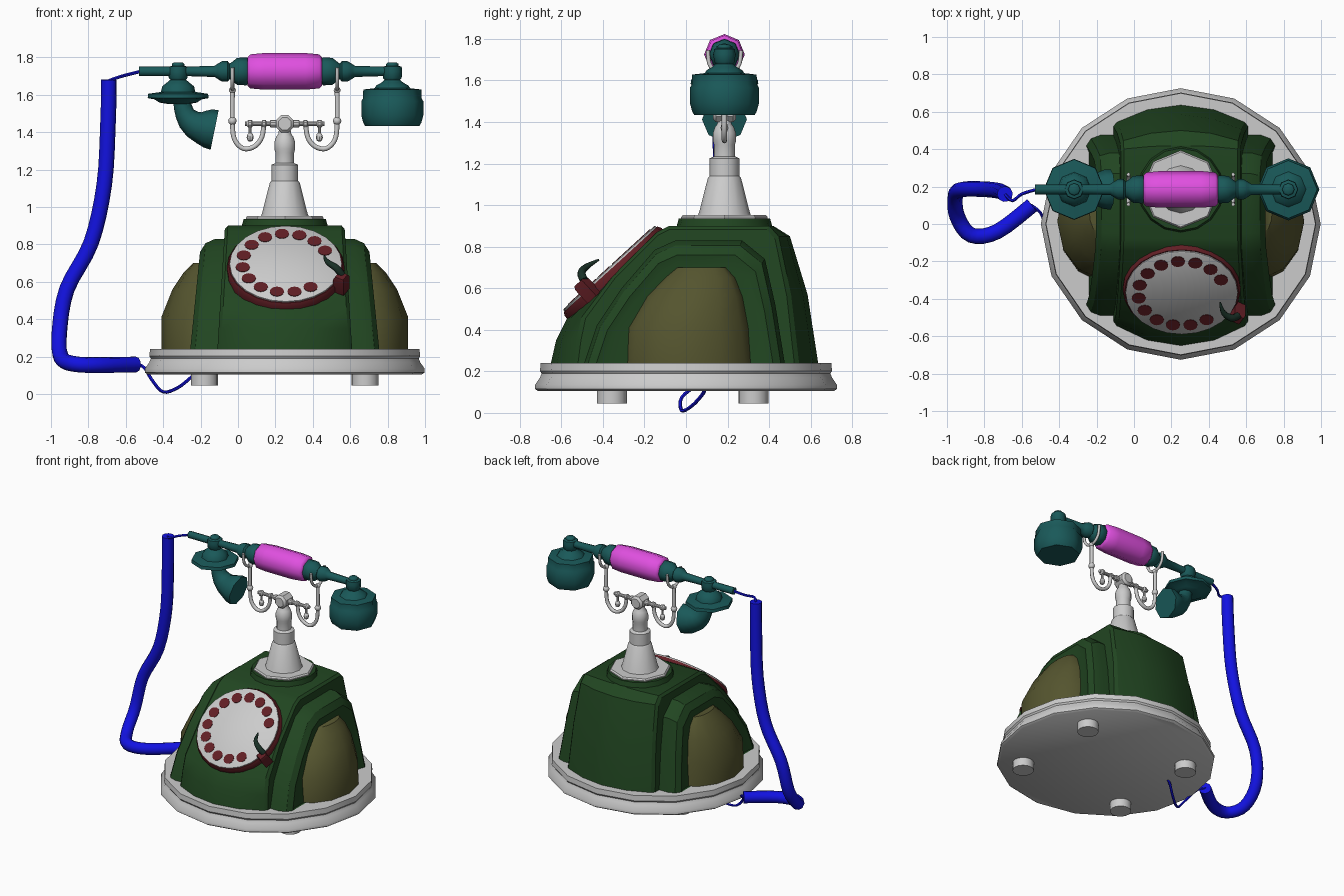
import bpy, bmesh
from math import sin, cos, tau, pi, radians
from mathutils import Vector, Matrix

if "Cube" in bpy.data.objects:
    bpy.data.objects.remove(bpy.data.objects["Cube"])

CX, HY, HZ = 0.25, 0.185, 1.725      # body centre x, handset axis y and z

def material(name, rgb):
    m = bpy.data.materials.new(name)
    m.diffuse_color = (*rgb, 1)
    m.use_nodes = True
    m.node_tree.nodes["Principled BSDF"].inputs["Base Color"].default_value = m.diffuse_color
    return m

GREEN = material("dark_green", (.015, .06, .015))
OLIVE = material("olive", (.09, .09, .028))
TEAL = material("teal", (.01, .1, .1))
PINK = material("pink", (.75, .08, .75))
RED = material("dark_red", (.12, .013, .018))
BLUE = material("blue", (.006, .006, .75))
DARK = material("near_black", (.01, .03, .02))

def loft(name, rings, mat=None, matrix=Matrix(), angle=35, closed=True):
    """Skin a list of equal-length rings and cap both ends."""
    bm = bmesh.new()
    vs = [[bm.verts.new(matrix @ Vector(p)) for p in r] for r in rings]
    n = len(vs[0])
    for a, b in zip(vs, vs[1:]):
        for i in range(n):
            j = (i + 1) % n
            bm.faces.new((a[i], a[j], b[j], b[i]))
    bm.faces.new(vs[0])
    bm.faces.new(vs[-1])
    bmesh.ops.recalc_face_normals(bm, faces=bm.faces)
    me = bpy.data.meshes.new(name)
    bm.to_mesh(me)
    bm.free()
    ob = bpy.data.objects.new(name, me)
    bpy.context.collection.objects.link(ob)
    if mat:
        me.materials.append(mat)
    bpy.ops.object.select_all(action='DESELECT')
    ob.select_set(True)
    bpy.context.view_layer.objects.active = ob
    bpy.ops.object.shade_smooth_by_angle(angle=radians(angle))
    return ob

def lathe(name, profile, sides, mat=None, matrix=Matrix(), scale=(1, 1), angle=35):
    """Profile of (radius, height) turned around local z."""
    rings = [[(r * cos(tau * i / sides) * scale[0], r * sin(tau * i / sides) * scale[1], z)
              for i in range(sides)] for r, z in profile]
    return loft(name, rings, mat, matrix, angle)

def tube(name, pts, radii, sides=8, mat=None, steps=4):
    """Smooth tube through points, one radius or a radius per point."""
    P = [Vector(p) for p in pts]
    R = radii if isinstance(radii, list) else [radii] * len(P)
    path = []
    for i in range(len(P) - 1):
        a, b, c, d = P[max(i - 1, 0)], P[i], P[i + 1], P[min(i + 2, len(P) - 1)]
        for k in range(steps):
            t = k / steps
            q = .5 * (2 * b + (c - a) * t + (2 * a - 5 * b + 4 * c - d) * t * t
                      + (3 * b - a - 3 * c + d) * t ** 3)
            path.append((q, R[i] * (1 - t) + R[i + 1] * t))
    path.append((P[-1], R[-1]))
    rings, tan, u = [], None, None
    for i, (q, r) in enumerate(path):
        new = (path[min(i + 1, len(path) - 1)][0] - path[max(i - 1, 0)][0]).normalized()
        u = new.orthogonal().normalized() if u is None else tan.rotation_difference(new) @ u
        tan = new
        w = tan.cross(u)
        rings.append([q + r * (cos(tau * k / sides) * u + sin(tau * k / sides) * w)
                      for k in range(sides)])
    return loft(name, rings, mat, angle=50)

def at(x, y, z):
    return Matrix.Translation((x, y, z))

def ball(r, z, squash=1):
    return [(r * sin(pi * k / 6) + .0005, z - r * squash * cos(pi * k / 6)) for k in range(7)]

# Base plate and feet
lathe("base_plate", [(.98, .105), (1, .115), (1, .135), (.968, .17), (.957, .19), (.968, .202),
                     (.963, .24)], 16, None, at(CX, 0, 0), (.748, .726))
for i, (x, y) in enumerate([(-.18, -.357), (.68, -.357), (-.18, .325), (.68, .325)]):
    lathe(f"foot_{i}", [(.072, .045), (.072, .11)], 16, None, at(x, y, 0))

# Central body: side profile (y, z, end pull-in) swept across x
side = [(-.65, .24, .82), (-.625, .35, .83), (-.57, .46, .87), (-.36, .66, .97), (-.14, .87, 1),
        (-.08, .9, 1), (.42, .9, .95), (.50, .85, .88), (.585, .57, .85), (.636, .24, .84)]
rings = []
for u, sh in ((-1, .975), (-.95, 1), (-.5, 1), (0, 1), (.5, 1), (.95, 1), (1, .975)):
    rings.append([(CX + u * (.36 - .06 * (z - .24)), y * (1 - (1 - f) * u * u) * sh,
                   .24 + (z - .24) * sh) for y, z, f in side])
loft("body_centre", rings, GREEN, angle=30)

# Side arches and olive side panels
arch = [(-.49, .24), (-.43, .42), (-.31, .60), (-.15, .785), (-.05, .83), (.27, .83),
        (.38, .74), (.43, .52), (.475, .24)]
panel = [(.24, -.30, .33, .66), (.41, -.285, .31, .66), (.56, -.19, .275, .60),
         (.65, -.10, .235, .54), (.70, -.04, .19, .49)]
for s, tag in ((-1, "left"), (1, "right")):
    rings = []
    for off, k in ((.28, 1), (.43, 1), (.48, .96), (.505, .88), (.49, .80)):
        rings.append([(CX + s * (off - .1 * (z - .24) * k), y * k, .24 + (z - .24) * k)
                      for y, z in arch])
    loft(f"arch_{tag}", rings, GREEN, angle=30)
    rings = []
    for z, y0, y1, xc in panel:
        ring = [(CX + s * .38, y0, z)]
        for t in (-1, -.85, -.5, 0, .5, .85, 1):
            ring.append((CX + s * (.45 + (xc - .45) * (1 - t * t) ** .6),
                         (y0 + y1) / 2 + t * (y1 - y0) / 2, z))
        rings.append(ring + [(CX + s * .38, y1, z)])
    loft(f"side_panel_{tag}", rings, OLIVE, angle=40)

# Neck and pillar
lathe("neck_ring", [(.235, .88), (.228, .905), (.22, .935)], 16, GREEN, at(CX, HY, 0))
lathe("neck_plate", [(.208, .93), (.208, .942), (.2, .952)], 8, None, at(CX, HY, 0))
lathe("pillar", [(.128, .95), (.122, .965), (.08, 1.13), (.072, 1.14), (.072, 1.225), (.05, 1.235),
                 (.05, 1.29), (.056, 1.31), (.056, 1.345), (.046, 1.375), (.035, 1.39),
                 (.03, 1.42)], 12, None, at(CX, HY, 0))

# Cradle: hub, cross bar, hooks, forks, hanging drops
lathe("cradle_hub", [(.035, -.055), (.05, -.04), (.05, .04), (.035, .055)], 8, None,
      at(CX, HY, 1.445) @ Matrix.Rotation(pi / 2, 4, 'X') @ Matrix.Rotation(pi / 8, 4, 'Z'))
for s, tag in ((-1, "left"), (1, "right")):
    turn = Matrix.Rotation(s * pi / 2, 4, 'Y')
    lathe(f"cradle_bar_{tag}", [(.02, .03), (.02, .075), (.013, .08), (.013, .098), (.02, .102),
          (.02, .118), (.012, .124), (.012, .17), (.021, .178), (.021, .194), (.012, .204),
          (.012, .212)], 10, None, at(CX, HY, 1.445) @ turn)
    X = lambda o: CX + s * o
    tube(f"hook_{tag}", [(X(o), HY, z) for o, z in ((.28, 1.63), (.28, 1.45), (.268, 1.36),
         (.22, 1.312), (.16, 1.325), (.122, 1.375), (.112, 1.445))], .013, 8)
    tube(f"fork_{tag}", [(X(.28), HY + y, z) for y, z in ((-.08, 1.745), (-.072, 1.68),
         (-.04, 1.64), (0, 1.628), (.04, 1.64), (.072, 1.68), (.08, 1.745))], .01, 8)
    lathe(f"hook_bead_{tag}", ball(.022, 1.46), 10, None, at(X(.28), HY, 0))
    lathe(f"fork_bead_{tag}", ball(.018, 1.625), 10, None, at(X(.28), HY, 0))
    lathe(f"drop_{tag}", [(.008, 1.44), (.008, 1.395), (.014, 1.39), (.019, 1.372),
                          (.014, 1.355), (.006, 1.35)], 8, None, at(X(.185), HY, 0))
    # Handset arms on either side of the grip
    end = .78 if s < 0 else .57
    lathe(f"handset_arm_{tag}", [(.06, .19), (.075, .205), (.072, .255), (.048, .285), (.042, .295),
          (.055, .305), (.055, .335), (.04, .36), (.03, .375), (.026, .5), (.026, end)], 8,
          TEAL, at(CX, HY, HZ) @ turn, angle=50)
lathe("handset_grip", [(.075, -.2), (.091, -.185), (.098, -.11), (.098, .11), (.091, .185),
      (.075, .2)], 8, PINK, at(CX, HY, HZ) @ Matrix.Rotation(pi / 2, 4, 'Y'), angle=50)

# Earpiece and mouthpiece
knob = [(.025, 1.772), (.033, 1.765), (.033, 1.755), (.05, 1.75), (.053, 1.725), (.05, 1.69)]
lathe("earpiece", knob + [(.042, 1.68), (.058, 1.665), (.085, 1.65), (.095, 1.635), (.155, 1.628),
      (.157, 1.58), (.166, 1.565), (.166, 1.49), (.155, 1.45), (.145, 1.433)], 8, TEAL,
      at(.825, HY, 0), angle=50)
lathe("mouthpiece_disc", knob + [(.042, 1.68), (.06, 1.665), (.085, 1.645), (.092, 1.615),
      (.16, 1.605), (.163, 1.582), (.125, 1.575), (.1, 1.558), (.05, 1.55)], 8, TEAL,
      at(-.32, HY, 0), angle=50)
tube("mouthpiece_horn", [(-.3, HY, 1.57), (-.285, HY, 1.50), (-.235, HY, 1.442),
     (-.16, HY, 1.42), (-.125, HY, 1.412)], [.045, .052, .075, .105, .108], 8, TEAL, 2)

# Dial on the sloping front, local z points out of the plate
dial = at(.255, -.371, .70) @ Matrix.Rotation(radians(42.4), 4, 'X')
lathe("dial_base", [(.315, -.07), (.315, -.03), (.305, -.012)], 24, RED, dial)
lathe("dial_plate", [(.3, -.014), (.3, -.004), (.294, 0)], 24, None, dial)
for i in range(13):
    a = radians(25 + i * 280 / 12)
    lathe(f"finger_hole_{i}", [(.038, -.01), (.038, .003)], 12, RED,
          dial @ at(.232 * cos(a), .232 * sin(a), 0))
lathe("finger_stop_block", [(.045, -.06), (.045, .03), (.035, .045)], 4, RED,
      dial @ at(.297, -.15, 0) @ Matrix.Rotation(pi / 4 - .5, 4, 'Z'))
tube("finger_stop", [dial @ Vector(p) for p in ((.3, -.13, .035), (.27, -.115, .07),
     (.225, -.075, .075), (.205, -.01, .06))], [.02, .02, .015, .004], 8, DARK)

# Cord: thick sleeve with thin leads at both ends
tube("cord", [(-.69, .16, 1.68), (-.695, .165, 1.45), (-.715, .175, 1.12), (-.785, .185, .81),
     (-.915, .185, .56), (-.955, .15, .33), (-.945, .04, .195), (-.87, -.06, .16),
     (-.73, -.04, .155), (-.545, .10, .158)], .042, 10, BLUE)
tube("cord_lead_top", [(-.52, HY, HZ), (-.60, .16, 1.705), (-.65, .125, 1.69),
     (-.69, .16, 1.675)], .009, 6, BLUE)
tube("cord_lead_bottom", [(-.55, .10, .165), (-.50, .06, .14), (-.46, -.02, .075),
     (-.40, -.02, .011), (-.32, .03, .035), (-.25, .08, .09), (-.22, .09, .115)], .009, 6, BLUE)
